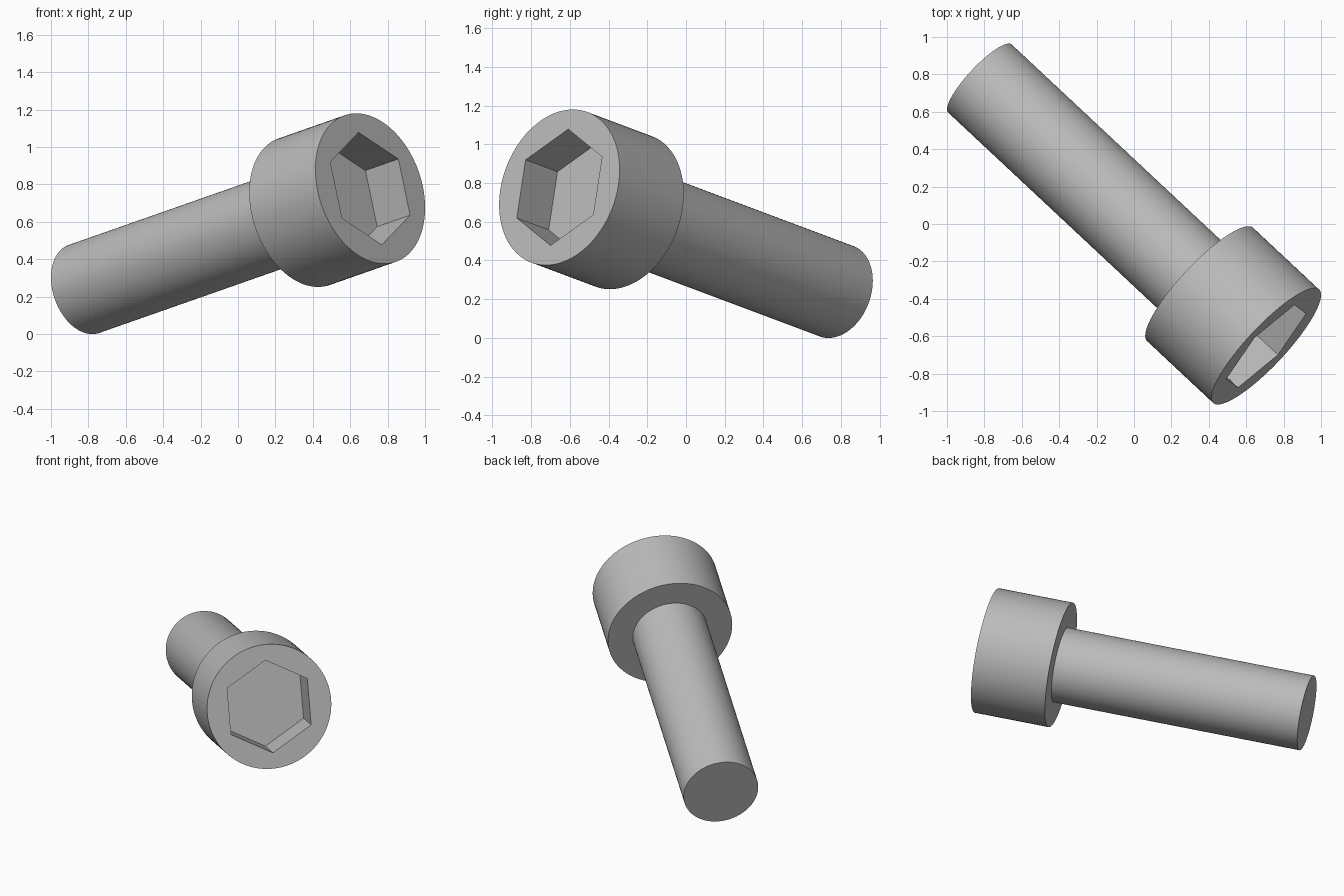
import bpy
import bmesh
from math import cos, sin, pi, radians
from mathutils import Matrix, Vector

default_cube = bpy.data.objects.get("Cube")
if default_cube:
    bpy.data.objects.remove(default_cube, do_unlink=True)

# Sizes along the screw's own axis
SIDES = 96
SHAFT_RADIUS, HEAD_RADIUS, SOCKET_RADIUS = 0.249, 0.415, 0.31
SHAFT_LENGTH, HEAD_HEIGHT, SOCKET_DEPTH = 1.664, 0.5, 0.249
TOTAL = SHAFT_LENGTH + HEAD_HEIGHT

steel = bpy.data.materials.new("grey steel")
steel.use_nodes = True
grey = (0.5, 0.5, 0.5, 1)
steel.diffuse_color = grey
steel.node_tree.nodes["Principled BSDF"].inputs["Base Color"].default_value = grey


def circle(angle):
    return 1.0


def hexagon(angle):
    return cos(pi / 6) / cos(angle % (pi / 3) - pi / 6)


def ring(bm, radius, z, shape=circle):
    verts = []
    for i in range(SIDES):
        a = 2 * pi * i / SIDES
        r = radius * shape(a)
        verts.append(bm.verts.new((r * cos(a), r * sin(a), z)))
    return verts


# Continuous skin: shaft tip, shaft, head shoulder, head rim, hex socket
bm = bmesh.new()
rings = [
    ring(bm, SHAFT_RADIUS, 0),
    ring(bm, SHAFT_RADIUS, SHAFT_LENGTH),
    ring(bm, HEAD_RADIUS, SHAFT_LENGTH),
    ring(bm, HEAD_RADIUS, TOTAL),
    ring(bm, SOCKET_RADIUS, TOTAL, hexagon),
    ring(bm, SOCKET_RADIUS, TOTAL - SOCKET_DEPTH, hexagon),
]
for low, high in zip(rings, rings[1:]):
    for i in range(SIDES):
        j = (i + 1) % SIDES
        bm.faces.new((low[i], low[j], high[j], high[i]))
bm.faces.new(rings[0])
bm.faces.new(rings[-1])
bmesh.ops.recalc_face_normals(bm, faces=bm.faces)

mesh = bpy.data.meshes.new("socket_head_screw")
bm.to_mesh(mesh)
bm.free()
mesh.materials.append(steel)
screw = bpy.data.objects.new("socket_head_screw", mesh)
bpy.context.collection.objects.link(screw)

# Tilt the screw: axis from shaft tip to head, one socket corner near the top
tip = Vector((-0.824, 0.778, 0.241))
axis = Vector((0.707, -0.654, 0.778)) - tip
axis.normalize()
corner = Vector((-0.062, 0.045, 0.298))
corner = (corner - axis * corner.dot(axis)).normalized()
side = axis.cross(corner)
turn = Matrix((corner, side, axis)).transposed().to_4x4()
screw.matrix_world = Matrix.Translation(tip) @ turn

# Smooth round walls, crisp rims
bpy.ops.object.select_all(action="DESELECT")
screw.select_set(True)
bpy.context.view_layer.objects.active = screw
bpy.ops.object.shade_smooth_by_angle(angle=radians(30))
